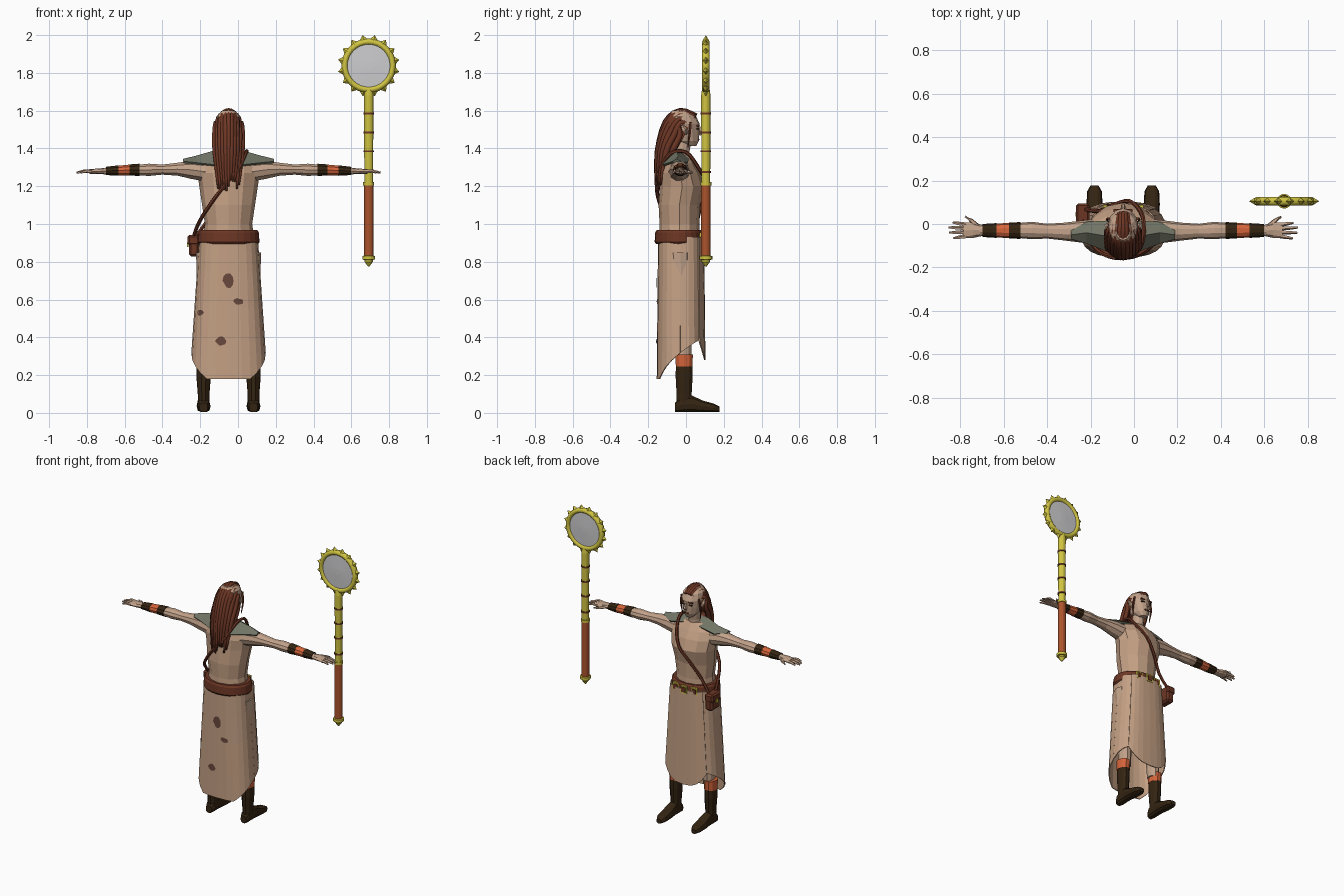
import bpy, bmesh, math, random
from mathutils import Vector as V
from mathutils.bvhtree import BVHTree

if "Cube" in bpy.data.objects:
    bpy.data.objects.remove(bpy.data.objects["Cube"])

random.seed(4)
CX = -0.05  # body centre line


def material(name, r, g, b):
    m = bpy.data.materials.new(name)
    m.diffuse_color = [((c / 255 + 0.055) / 1.055) ** 2.4 for c in (r, g, b)] + [1]
    m.use_nodes = True
    m.node_tree.nodes["Principled BSDF"].inputs["Base Color"].default_value = m.diffuse_color
    return m


CLOTH = material("tan cloth", 196, 160, 132)
SKIN = material("skin", 194, 162, 138)
HAIR = material("red brown", 108, 54, 36)
BOOT = material("dark leather", 52, 36, 18)
ORANGE = material("orange cloth", 212, 100, 58)
PAD = material("grey green", 112, 116, 100)
GOLD = material("gold", 208, 196, 66)
WOOD = material("staff wood", 172, 84, 44)
GLASS = material("mirror grey", 205, 205, 207)
SPOT = material("stain brown", 104, 72, 60)


def mesh(name, verts, faces, mat, smooth=False):
    me = bpy.data.meshes.new(name)
    me.from_pydata([tuple(v) for v in verts], [], faces)
    bm = bmesh.new()
    bm.from_mesh(me)
    bmesh.ops.recalc_face_normals(bm, faces=bm.faces)
    for f in bm.faces:
        f.smooth = smooth
    bm.to_mesh(me)
    bm.free()
    me.materials.append(mat)
    ob = bpy.data.objects.new(name, me)
    bpy.context.collection.objects.link(ob)
    return ob


def loft(name, rings, mat, closed=True, caps=True, smooth=False):
    n = len(rings[0])
    verts = [p for r in rings for p in r]
    faces = [(i * n + j, i * n + (j + 1) % n, (i + 1) * n + (j + 1) % n, (i + 1) * n + j)
             for i in range(len(rings) - 1) for j in range(n if closed else n - 1)]
    if closed and caps:
        faces += [tuple(range(n)), tuple(range(len(verts) - n, len(verts)))]
    return mesh(name, verts, faces, mat, smooth)


def spow(v, p):
    return math.copysign(abs(v) ** p, v)


def oval(c, a, b, axis="z", n=12, p=1.0):
    out = []
    for k in range(n):
        t = 2 * math.pi * k / n
        u, w = a * spow(math.cos(t), p), b * spow(math.sin(t), p)
        out.append(V(c) + {"z": V((u, w, 0)), "x": V((0, u, w)), "y": V((u, 0, w))}[axis])
    return out


def tube(name, pts, radii, mat, n=6, steps=3, smooth=False):
    pts = [V(p) for p in pts]
    path, rad = [], []
    for i in range(len(pts) - 1):  # Catmull-Rom through the points
        a, b, c, d = pts[max(i - 1, 0)], pts[i], pts[i + 1], pts[min(i + 2, len(pts) - 1)]
        for k in range(steps + (i == len(pts) - 2)):
            t = k / steps
            path.append(0.5 * (2 * b + (c - a) * t + (2 * a - 5 * b + 4 * c - d) * t * t
                               + (3 * b - a - 3 * c + d) * t ** 3))
            rad.append(radii[i] + (radii[i + 1] - radii[i]) * t)
    rings = []
    for i, p in enumerate(path):
        t = (path[min(i + 1, len(path) - 1)] - path[max(i - 1, 0)]).normalized()
        u = t.cross(V((1, 0, 0)) if abs(t.x) < 0.8 else V((0, 0, 1))).normalized()
        w = t.cross(u)
        rings.append([p + rad[i] * (u * math.cos(2 * math.pi * k / n) + w * math.sin(2 * math.pi * k / n))
                      for k in range(n)])
    return loft(name, rings, mat, smooth=smooth)


def box(name, loc, size, mat, bevel=0.0):
    v = [V(loc) + V((sx * size[0], sy * size[1], sz * size[2])) / 2
         for sx in (-1, 1) for sy in (-1, 1) for sz in (-1, 1)]
    ob = mesh(name, v, [(0, 1, 3, 2), (4, 5, 7, 6), (0, 1, 5, 4), (2, 3, 7, 6), (0, 2, 6, 4), (1, 3, 7, 5)], mat)
    if bevel:
        ob.modifiers.new("bevel", "BEVEL").width = bevel
    return ob


def stack(name, rows, mat, n=12, x=CX, **kw):  # rows: z, centre y, half width, half depth
    return loft(name, [oval((x, cy, z), a, b, n=n) for z, cy, a, b in rows], mat, **kw)


# torso, neck and head
stack("tunic_top", [(.90, -.035, .14, .11), (1.0, -.035, .125, .105), (1.1, -.035, .14, .11), (1.2, -.02, .155, .118),
                    (1.27, -.03, .165, .105), (1.32, -.035, .155, .08), (1.365, -.035, .07, .05)], CLOTH)
stack("neck", [(1.33, -.03, .05, .045), (1.38, -.02, .036, .038), (1.46, -.01, .038, .042)], SKIN)
stack("head", [(1.412, .03, .025, .024), (1.44, .006, .05, .062), (1.48, -.005, .062, .076), (1.53, -.008, .07, .08),
               (1.57, -.02, .064, .074), (1.6, -.03, .035, .045)], SKIN)
tube("nose", [(CX, .068, 1.52), (CX, .082, 1.482), (CX, .072, 1.472)], [.006, .012, .008], SKIN, n=5, steps=1)
box("mouth", (CX, .065, 1.447), (.03, .012, .007), HAIR)
for s in (-1, 1):
    box("eye", (CX + s * .028, .062, 1.503), (.022, .012, .008), BOOT)
    box("brow", (CX + s * .029, .063, 1.52), (.03, .014, .007), HAIR)
    tube("ear", [(CX + s * .062, .0, 1.475), (CX + s * .073, -.008, 1.5), (CX + s * .078, -.025, 1.53)],
         [.009, .014, .002], SKIN, n=5, steps=1)

# hair: cap plus long strands swept over the head and down the back
cap = stack("hair_cap", [(1.39 + .213 * k / 8, -.035, .078 * math.sqrt(max(.02, 1 - ((k - 3) / 5.2) ** 2)),
                          .094 * math.sqrt(max(.02, 1 - ((k - 3) / 5.2) ** 2))) for k in range(9)], HAIR, n=20)
bm = bmesh.new()
bm.from_mesh(cap.data)
bmesh.ops.bisect_plane(bm, geom=bm.verts[:] + bm.edges[:] + bm.faces[:], plane_co=(0, -.05, 1.39),
                       plane_no=(0, .185, -.1), clear_outer=True)
bm.to_mesh(cap.data)
bm.free()
for layer, count in ((0, 11), (1, 8)):
    for i in range(count):
        u = -1 + 2 * i / (count - 1)
        q, d = u * u, layer * .03
        end = 1.17 + .07 * random.random() + d
        tube("hair_strand", [(CX + .045 * u, .055 - .035 * q - d, 1.573 - .045 * q), (CX + .066 * u, -.03 - d / 2, 1.6 - .065 * q - d / 2),
                             (CX + .073 * u, -.108 + .045 * q + d, 1.54 - .07 * q), (CX + .07 * u, -.15 + .045 * q + d, 1.38),
                             (CX + .055 * u, -.16 + .025 * q + d * .7, end)],
             [.012, .015, .016, .017, .005], HAIR, n=6, smooth=True)
for s in (-1, 1):
    tube("side_lock", [(CX + s * .066, .025, 1.54), (CX + s * .074, .02, 1.48), (CX + s * .068, .01, 1.405)],
         [.007, .007, .002], HAIR, n=5)

# arms, wrist wraps and hands
for s in (-1, 1):
    def across(name, rows, mat, n=10):  # rows: distance from centre, y, z, half depth, half height
        loft(name, [oval((CX + s * d, y, z), a, b, "x", n) for d, y, z, a, b in rows], mat)
    across("arm", [(.11, -.035, 1.275, .06, .055), (.2, -.035, 1.287, .05, .05), (.27, -.035, 1.29, .041, .036),
                   (.35, -.033, 1.288, .034, .028), (.42, -.03, 1.287, .04, .034), (.5, -.03, 1.285, .033, .028),
                   (.66, -.03, 1.28, .024, .018)], SKIN)
    across("inner_wrap", [(.472, -.03, 1.287, .039, .034), (.525, -.03, 1.286, .036, .031)], BOOT)
    across("orange_wrap", [(.523, -.03, 1.286, .035, .03), (.585, -.03, 1.283, .032, .027)], ORANGE)
    across("outer_wrap", [(.583, -.03, 1.283, .034, .029), (.648, -.03, 1.281, .03, .023)], BOOT)
    across("palm", [(.645, -.03, 1.28, .024, .017), (.69, -.028, 1.279, .036, .015), (.735, -.03, 1.278, .036, .012)], SKIN, 8)
    for y0, y1, d in ((-.003, .006, .785), (-.02, -.016, .805), (-.038, -.04, .802), (-.056, -.066, .782)):
        tube("finger", [(CX + s * .725, y0, 1.278), (CX + s * (.725 + d) / 2, (y0 + y1) / 2, 1.28), (CX + s * d, y1, 1.272)],
             [.01, .009, .005], SKIN, n=5, steps=1)
    tube("thumb", [(CX + s * .67, -.012, 1.278), (CX + s * .7, .016, 1.275), (CX + s * .728, .034, 1.272)],
         [.013, .01, .005], SKIN, n=5, steps=1)

# shoulder mantle
half = [(.24, -.03, -.07, 1.332, 1.345, 1.332), (.17, .01, -.09, 1.325, 1.362, 1.325),
        (.08, .015, -.125, 1.345, 1.388, 1.315), (0, .01, -.135, 1.36, 1.395, 1.3)]
rows = [(-d, *r) for d, *r in half] + [(d, *r) for d, *r in half[-2::-1]]
mantle = loft("shoulder_mantle", [[V((CX + d, yf, zf)), V((CX + d, (yf + yb) / 2, zr)), V((CX + d, yb, zb))]
                                  for d, yf, yb, zf, zr, zb in rows], PAD, closed=False)
mantle.modifiers.new("thickness", "SOLIDIFY").thickness = .012


# skirt with a hem rising to the front, and a rounded front panel
def skirt(name, a0, a1, n, hem, off):
    grid = []
    for t in (0, .25, .5, .75, .9, 1):
        ring = []
        for k in range(n + 1):
            a = math.radians(a0 + (a1 - a0) * k / n)
            c, s = spow(math.cos(a), .75), spow(math.sin(a), .75)
            ring.append(V((CX + (.152 + .042 * t + off) * c, -.03 + (.115 + .007 * t + off) * s,
                           .93 + (hem(c, s) - .93) * t)))
        grid.append(ring)
    ob = loft(name, grid, CLOTH, closed=False)
    mod = ob.modifiers.new("thickness", "SOLIDIFY")
    mod.thickness, mod.offset = .006, 0
    return ob


robe = skirt("skirt", 0, 360, 24, lambda c, s: .18 + .22 * max(0, (s + .85) / 1.85) ** .6, 0)
skirt("front_panel", 45, 135, 8, lambda c, s: .28 + .1 * (abs(c) / .78) ** 3, .008)

# stains laid on the back of the skirt
tree = BVHTree.FromPolygons([v.co for v in robe.data.vertices], [p.vertices[:] for p in robe.data.polygons])
for x, z, a, b in ((-.05, .7, .032, .042), (.003, .59, .03, .018), (-.2, .53, .02, .018), (-.09, .38, .03, .028)):
    pts = [(x, z)]
    for k in range(10):
        r, t = random.uniform(.75, 1.05), k * math.pi / 5
        pts.append((x + a * r * math.cos(t), z + b * r * math.sin(t)))
    verts = []
    for px, pz in pts:
        hit = tree.ray_cast(V((px, -1, pz)), V((0, 1, 0)))[0]
        verts.append((px, (hit.y if hit else -.1) - .008, pz))
    mesh("stain", verts, [(0, k, k % 10 + 1) for k in range(1, 11)], SPOT)

# belt with gold plates
stack("belt", [(.895, -.037, .157, .122), (.905, -.037, .164, .129), (.955, -.037, .16, .126), (.967, -.037, .152, .118)],
      HAIR, n=24)
for d in (-.07, 0, .07):
    y = -.037 + .129 * math.sqrt(1 - (d / .164) ** 2)
    box("belt_plate", (CX + d, y, .93), (.046, .014, .052), GOLD)
    box("belt_plate_inset", (CX + d, y + .004, .93), (.03, .014, .034), HAIR)

# satchel and its shoulder strap
box("satchel", (-.232, .045, .885), (.056, .095, .115), HAIR, .012)
box("satchel_flap", (-.236, .045, .915), (.062, .1, .055), HAIR, .01)
box("satchel_clasp", (-.266, .045, .89), (.008, .02, .025), GOLD)
tube("strap", [(-.235, .07, .92), (-.16, .06, 1.02), (-.09, .09, 1.13), (-.02, .105, 1.22), (.03, .058, 1.31), (.045, .0, 1.38),
               (.04, -.08, 1.375), (0, -.14, 1.29), (-.09, -.155, 1.18), (-.17, -.12, 1.07), (-.215, -.04, .99), (-.235, .02, .93)],
     [.01] * 12, HAIR, n=6)

# legs, knee bands and boots
for s in (-1, 1):
    x = CX + s * .132
    stack("leg", [(.28, -.01, .036, .04), (.45, -.015, .045, .05), (.85, -.03, .055, .06)], SKIN, n=10, x=x - s * .015)
    stack("knee_band", [(.245, -.01, .04, .046), (.31, -.01, .042, .049)], ORANGE, n=10, x=x)
    stack("boot_shaft", [(.03, -.01, .03, .042), (.1, -.01, .031, .042), (.19, -.01, .038, .047), (.258, -.01, .038, .046)],
          BOOT, n=10, x=x)
    loft("boot_foot", [oval((x, y, h / 2 + .004), a, h / 2, "y", 10, .75) for y, a, h in
                       ((-.058, .022, .05), (-.04, .031, .07), (.03, .033, .09), (.09, .037, .062), (.15, .034, .045), (.178, .018, .03))],
         BOOT)

# staff
SX, SY, SZ = .692, .105, 1.838


def turned(name, rows, mat):
    loft(name, [oval((SX, SY, z), r, r, n=16) for z, r in rows], mat)


turned("staff_grip", [(.82, .025), (1.21, .025)], WOOD)
turned("staff_shaft", [(1.2, .023), (1.68, .025), (1.715, .02)], GOLD)
turned("staff_foot", [(.775, .004), (.8, .022), (.81, .022), (.812, .034), (.83, .034), (.832, .027)], GOLD)
turned("staff_collar", [(1.205, .029), (1.222, .029)], GOLD)
for z in (1.275, 1.385, 1.485, 1.585):
    turned("staff_ring", [(z - .005, .028), (z + .005, .028)], HAIR)

# round mirror with a toothed gold rim
loft("mirror", [oval((SX, SY + y, SZ), r, r, "y", 32) for y, r in ((-.012, .02), (-.008, .118), (.008, .118), (.012, .02))], GLASS)
rim = []
for k in range(33):
    a = 2 * math.pi * k / 32
    rim.append([V((SX + (.127 + .017 * math.cos(b)) * math.cos(a), SY + .02 * math.sin(b),
                   SZ + (.127 + .017 * math.cos(b)) * math.sin(a))) for b in [j * math.pi / 4 for j in range(8)]])
loft("mirror_rim", rim, GOLD, caps=False, smooth=True)
for k in range(16):
    a = 2 * math.pi * (k + .5) / 16
    out, side = V((math.cos(a), 0, math.sin(a))), V((-math.sin(a), 0, math.cos(a)))
    base = V((SX, SY, SZ)) + out * .134
    mesh("rim_tooth", [base + side * .026, base + V((0, .018, 0)), base - side * .026, base - V((0, .018, 0)),
                       V((SX, SY, SZ)) + out * .165], [(0, 1, 4), (1, 2, 4), (2, 3, 4), (3, 0, 4), (3, 2, 1, 0)], GOLD)
